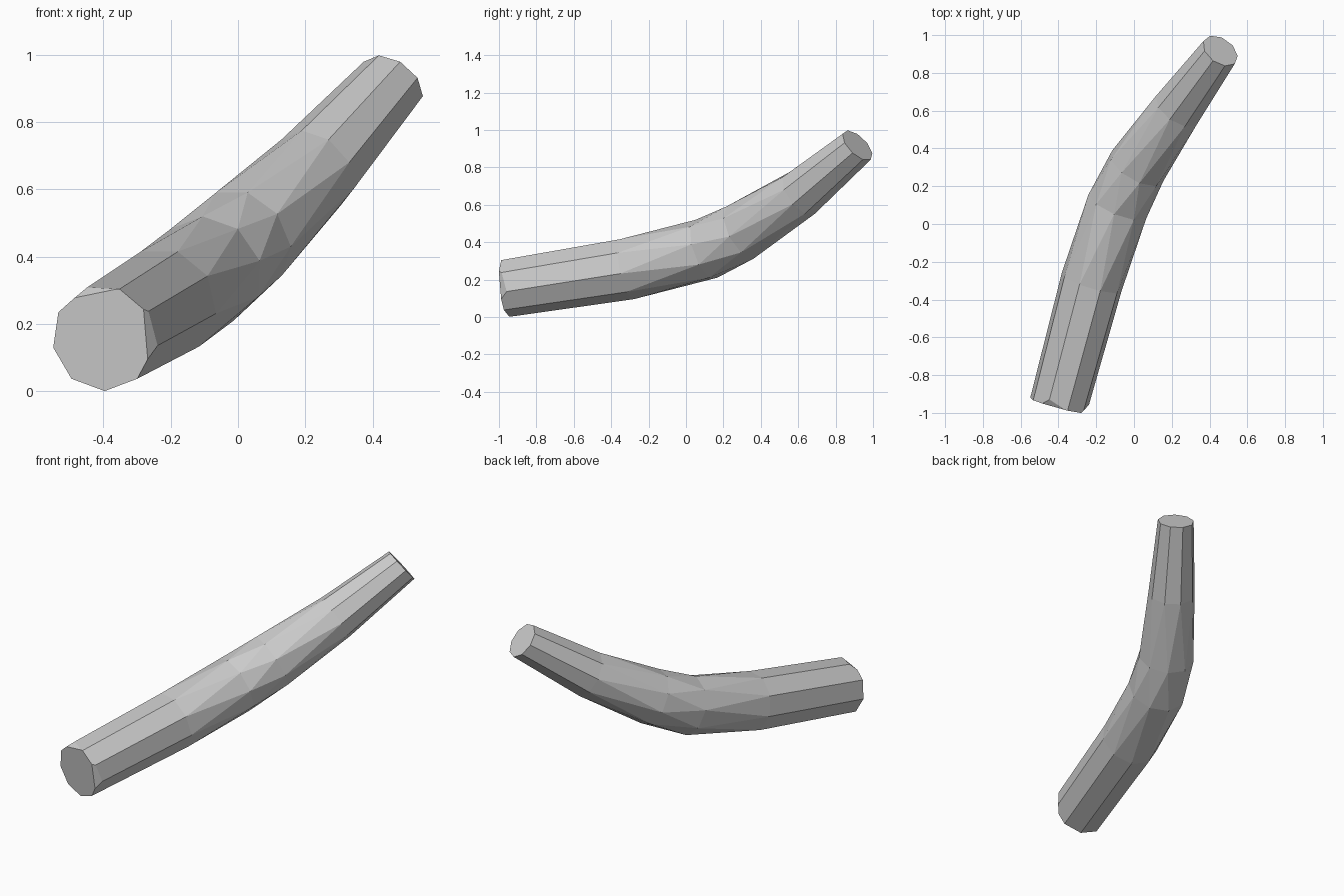
import bpy, bmesh, math
from mathutils import Vector

cube = bpy.data.objects.get("Cube")
if cube:
    bpy.data.objects.remove(cube)

SIDES = 9
UP = Vector((0, 0, 1))

# Single grey colour
grey = bpy.data.materials.new("grey")
grey.use_nodes = True
tone = (0.6, 0.6, 0.6, 1)
grey.diffuse_color = tone
grey.node_tree.nodes["Principled BSDF"].inputs["Base Color"].default_value = tone

# Stations along the bent branch: centre, radius, twist in steps
stations = [
    ((-0.40, -0.96, 0.157), 0.157, 0),
    ((-0.225, -0.31, 0.26), 0.168, 0),
    ((-0.085, 0.10, 0.36), 0.168, 0.5),
    ((0.015, 0.30, 0.455), 0.160, 1),
    ((0.23, 0.61, 0.66), 0.134, 1.5),
    ((0.457, 0.917, 0.917), 0.104, 1.5),
]
centres = [Vector(s[0]) for s in stations]
first_dir = Vector((0.25, 0.95, 0.1))
last_dir = Vector((0.45, 0.62, 0.62))


def direction(i):
    if i == 0:
        return first_dir.normalized()
    if i == len(centres) - 1:
        return last_dir.normalized()
    before = (centres[i] - centres[i - 1]).normalized()
    after = (centres[i + 1] - centres[i]).normalized()
    return (before + after).normalized()


def ring(bm, i):
    _, radius, twist = stations[i]
    along = direction(i)
    side = along.cross(UP).normalized()
    up = side.cross(along)
    verts = []
    for k in range(SIDES):
        a = math.tau * (k + twist) / SIDES - math.pi / 2
        offset = side * math.cos(a) + up * math.sin(a)
        verts.append(bm.verts.new(centres[i] + radius * offset))
    return verts


def slice_off(bm, point, normal):
    """Cut a corner away and close the cut with one flat face."""
    geom = bm.verts[:] + bm.edges[:] + bm.faces[:]
    bmesh.ops.bisect_plane(bm, geom=geom, plane_co=point, plane_no=normal,
                           clear_outer=True)
    rim = [e for e in bm.edges if e.is_boundary]
    bmesh.ops.holes_fill(bm, edges=rim, sides=0)


# Faceted tube: straight strips where aligned, triangles where twisted
bm = bmesh.new()
rings = [ring(bm, i) for i in range(len(stations))]
for i in range(len(rings) - 1):
    a, b = rings[i], rings[i + 1]
    twisted = stations[i][2] != stations[i + 1][2]
    for k in range(SIDES):
        n = (k + 1) % SIDES
        if twisted:
            bm.faces.new((a[k], a[n], b[k]))
            bm.faces.new((a[n], b[n], b[k]))
        else:
            bm.faces.new((a[k], a[n], b[n], b[k]))
bm.faces.new(rings[0][::-1])
bm.faces.new(rings[-1])

# Chipped corners on the thick end
slice_off(bm, (-0.43, -0.925, 0.32), (-0.32, -0.57, 0.76))
slice_off(bm, (-0.26, -0.98, 0.16), (0.7, -0.7, 0))

bmesh.ops.recalc_face_normals(bm, faces=bm.faces[:])
mesh = bpy.data.meshes.new("bent_branch")
bm.to_mesh(mesh)
bm.free()
mesh.materials.append(grey)
branch = bpy.data.objects.new("bent_branch", mesh)
bpy.context.collection.objects.link(branch)
